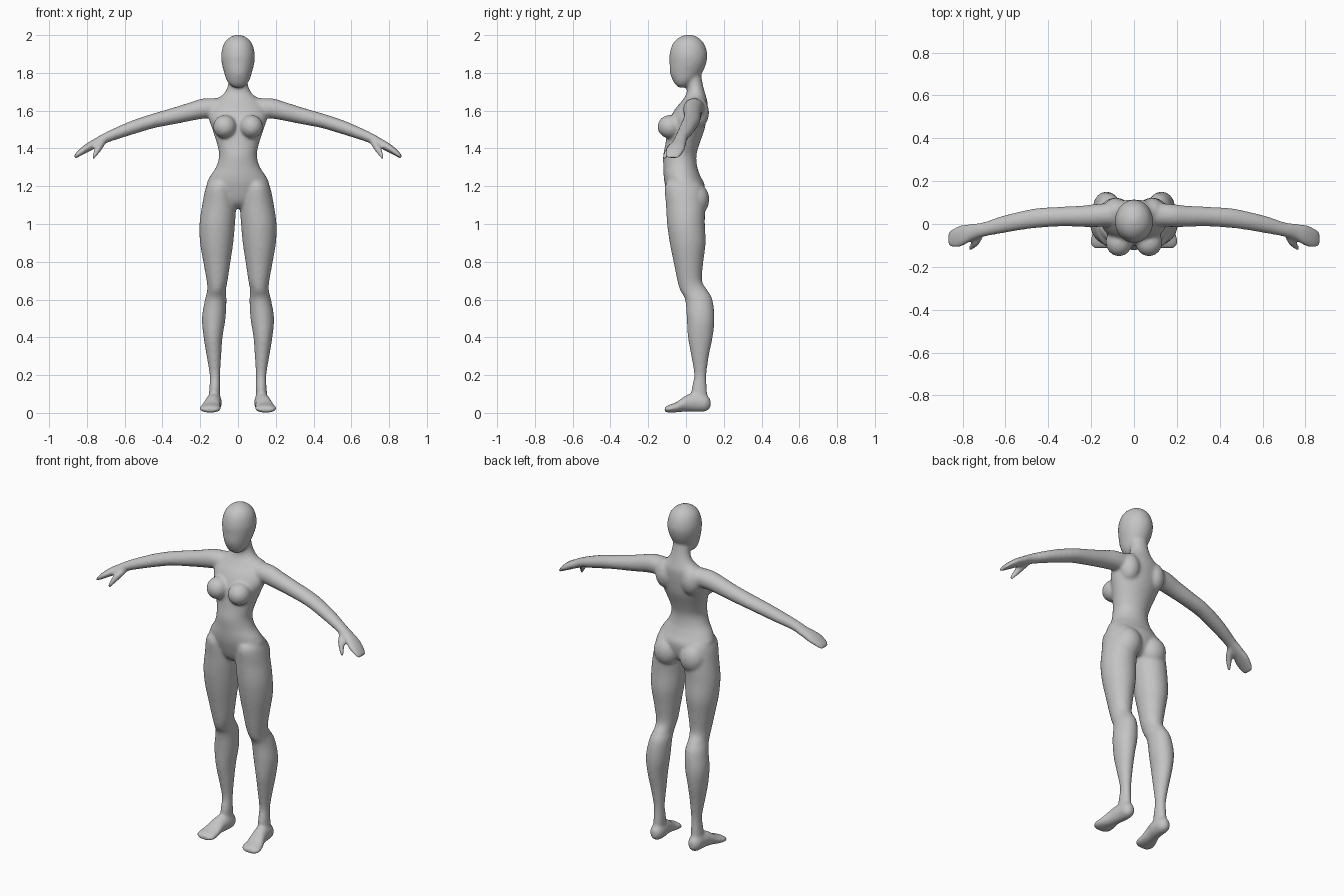
import bpy, bmesh, math
from mathutils import Vector, Matrix

SIDES, STEPS = 32, 4
X, Y, Z = Vector((1, 0, 0)), Vector((0, 1, 0)), Vector((0, 0, 1))
bm = bmesh.new()


def smooth_rings(rings):
    """Catmull-Rom interpolation between rings of numbers."""
    out = []
    for i in range(len(rings) - 1):
        p0, p1 = rings[max(i - 1, 0)], rings[i]
        p2, p3 = rings[i + 1], rings[min(i + 2, len(rings) - 1)]
        for k in range(STEPS):
            t = k / STEPS
            out.append([0.5 * (2 * b + (c - a) * t + (2 * a - 5 * b + 4 * c - d) * t * t
                               + (3 * b - a - 3 * c + d) * t ** 3)
                        for a, b, c, d in zip(p0, p1, p2, p3)])
    return out + [list(rings[-1])]


def loft(rings, u, v):
    """Closed tube through rings of (x, y, z, radius along u, radius along v)."""
    loops = []
    for x, y, z, ru, rv in smooth_rings(rings):
        c = Vector((x, y, z))
        angles = [2 * math.pi * k / SIDES for k in range(SIDES)]
        loops.append([bm.verts.new(c + u * ru * math.cos(a) + v * rv * math.sin(a)) for a in angles])
    for a, b in zip(loops, loops[1:]):
        for k in range(SIDES):
            n = (k + 1) % SIDES
            bm.faces.new((a[k], a[n], b[n], b[k]))
    bm.faces.new(loops[0])
    bm.faces.new(loops[-1])


def ellipsoid(centre, radii):
    m = Matrix.Translation(centre) @ Matrix.Diagonal((*radii, 1))
    bmesh.ops.create_uvsphere(bm, u_segments=32, v_segments=20, radius=1, matrix=m)


# Torso and neck: z, centre y, half width, half depth
torso = [(1.085, .0, .04, .05), (1.12, .0, .10, .085), (1.2, -.005, .163, .105),
         (1.25, -.02, .15, .098), (1.3, -.03, .117, .09), (1.36, -.033, .1, .088),
         (1.42, -.02, .11, .09), (1.5, .0, .135, .098), (1.56, .012, .155, .096),
         (1.61, .028, .15, .085), (1.65, .045, .125, .068), (1.69, .052, .075, .05),
         (1.74, .047, .053, .042), (1.82, .03, .05, .045)]
loft([(0, cy, z, rx, ry) for z, cy, rx, ry in torso], X, Y)

# Head
head = [(1.722, -.02, .02, .018), (1.735, -.018, .042, .036), (1.76, -.01, .06, .06),
        (1.8, .0, .073, .085), (1.85, .01, .086, .097), (1.9, .013, .089, .1),
        (1.955, .013, .075, .083), (1.988, .014, .044, .05), (2.003, .015, .008, .01)]
loft([(0, cy, z, rx, ry) for z, cy, rx, ry in head], X, Y)

# Leg: z, inner x, outer x, front y, back y
leg = [(1.24, .05, .13, -.08, .05), (1.2, .03, .168, -.112, .085), (1.1, .012, .19, -.106, .1),
       (1.0, .016, .204, -.1, .1), (.9, .025, .201, -.086, .104), (.8, .04, .184, -.066, .092),
       (.7, .055, .166, -.046, .085), (.65, .064, .163, -.032, .113), (.6, .061, .175, -.005, .14),
       (.5, .066, .191, .004, .151), (.4, .082, .182, .01, .141), (.3, .089, .166, .028, .121),
       (.2, .095, .15, .043, .108), (.13, .094, .152, .03, .111), (.06, .095, .156, .03, .115)]
# Foot: centre x, y, z, half width, half height
foot = [(.125, .13, .05, .015, .022), (.125, .105, .052, .036, .044), (.127, .05, .056, .041, .05),
        (.135, .0, .05, .043, .043), (.144, -.05, .03, .054, .027), (.147, -.09, .022, .057, .021),
        (.15, -.113, .018, .04, .012)]
# Arm and mitten hand: x, y, z, half depth, half height
arm = [(.08, .045, 1.615, .055, .055), (.17, .04, 1.612, .054, .055), (.24, .036, 1.597, .05, .049),
       (.33, .035, 1.574, .046, .044), (.45, .028, 1.545, .046, .038), (.54, .013, 1.517, .043, .036),
       (.62, -.004, 1.488, .04, .032), (.7, -.025, 1.456, .034, .027), (.75, -.036, 1.43, .038, .024),
       (.8, -.053, 1.402, .05, .022), (.84, -.065, 1.375, .047, .016), (.866, -.07, 1.353, .034, .009)]
# Thumb
thumb = [(.715, -.04, 1.435, .018, .018), (.735, -.08, 1.405, .02, .02),
         (.752, -.102, 1.375, .016, .016), (.768, -.12, 1.345, .009, .009)]

for s in (1, -1):
    loft([(s * (a + b) / 2, (f + k) / 2, z, (b - a) / 2, (k - f) / 2) for z, a, b, f, k in leg], X, Y)
    loft([(s * x, *rest) for x, *rest in foot], X, Z)
    up = Vector((s * .34, 0, .94))
    loft([(s * x, *rest) for x, *rest in arm], Y, up)
    loft([(s * x, *rest) for x, *rest in thumb], X, Vector((0, -.7, .7)))
    ellipsoid((s * .07, -.085, 1.515), (.062, .066, .062))   # breast
    ellipsoid((s * .085, .06, 1.59), (.06, .062, .085))      # shoulder blade
    ellipsoid((s * .085, .055, 1.13), (.075, .068, .085))    # buttock

bmesh.ops.recalc_face_normals(bm, faces=bm.faces)
mesh = bpy.data.meshes.new("body")
bm.to_mesh(mesh)
bm.free()
body = bpy.data.objects.new("body", mesh)
bpy.context.collection.objects.link(body)

# One plain grey skin
skin = bpy.data.materials.new("plain grey")
skin.diffuse_color = (.55, .55, .55, 1)
mesh.materials.append(skin)

# Fuse the parts into one continuous smooth surface
fuse = body.modifiers.new("fuse", 'REMESH')
fuse.mode = 'VOXEL'
fuse.voxel_size = .008
fuse.use_smooth_shade = True
relax = body.modifiers.new("relax", 'SMOOTH')
relax.factor = .5
relax.iterations = 10
